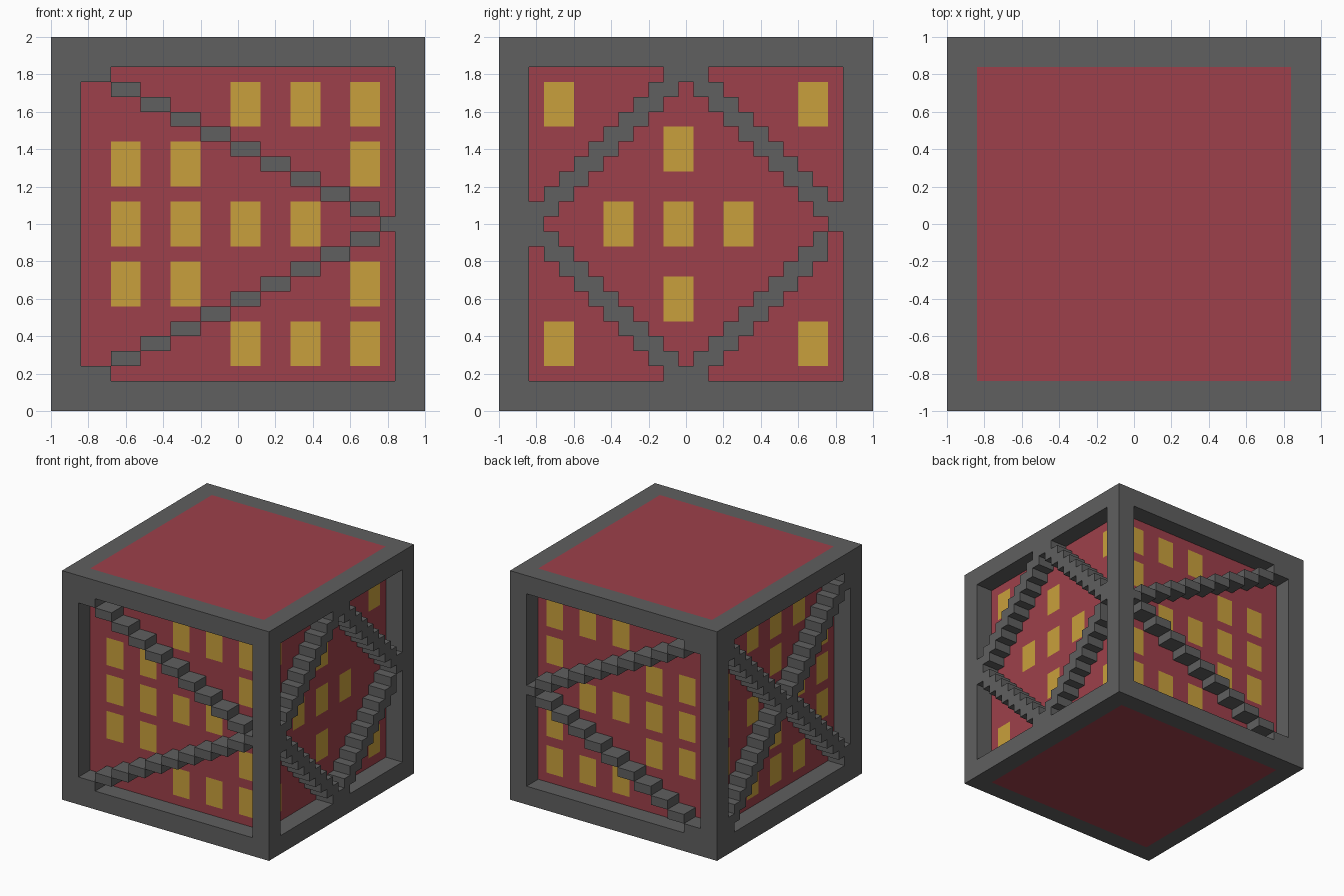
import bpy, bmesh
from mathutils import Vector

if "Cube" in bpy.data.objects:
    bpy.data.objects.remove(bpy.data.objects["Cube"])

CELL = 0.08          # everything sits on a 25 x 25 cell grid per side
OUT, WALL = 1.0, 0.84


def material(name, rgb):
    m = bpy.data.materials.new(name)
    m.diffuse_color = (*rgb, 1)
    m.use_nodes = True
    m.node_tree.nodes["Principled BSDF"].inputs["Base Color"].default_value = m.diffuse_color
    return m


GREY = material("grey frame", (0.115, 0.115, 0.115))
RED = material("red wall", (0.337, 0.051, 0.069))
GOLD = material("gold window", (0.584, 0.352, 0.045))


def quad(bm, pts, normal, mat=0):
    """Add a quad facing along the given normal."""
    pts = [Vector(p) for p in pts]
    if (pts[1] - pts[0]).cross(pts[2] - pts[1]).dot(Vector(normal)) < 0:
        pts.reverse()
    bm.faces.new([bm.verts.new(p) for p in pts]).material_index = mat


def finish(bm, name, mats):
    bmesh.ops.remove_doubles(bm, verts=bm.verts, dist=0.001)
    me = bpy.data.meshes.new(name)
    bm.to_mesh(me)
    bm.free()
    for m in mats:
        me.materials.append(m)
    bpy.context.collection.objects.link(bpy.data.objects.new(name, me))


# Brace rules: c = cell across, r = cell up, both counted from the centre
def arrow(c, r):
    return c in (10 - 2 * abs(r), 11 - 2 * abs(r))


def diamond(c, r):
    return abs(c) + abs(r) in (10, 11) and (c, r) != (10, -1)


def cross(c, r):
    return abs(c) - abs(r) in (0, 1)


# Window layouts: row centre -> left cells of the windows (2 wide, 3 high)
ARROW_WINDOWS = {8: (0, 4, 8), 4: (-8, -4, 8), 0: (-8, -4, 0, 4),
                 -4: (-8, -4, 8), -8: (0, 4, 8)}
DIAMOND_WINDOWS = {8: (-9, 8), 5: (-1,), 0: (-5, -1, 3),
                   -5: (-1,), -8: (-9, 8)}
CROSS_WINDOWS = {8: (-5, -1, 3), 4: (-9, -1, 8), 0: (-9, -5, 3, 8),
                 -4: (-9, -1, 8), -8: (-5, -1, 3)}

# Each side: map of (across, outward) to x, y; brace rule; windows
SIDES = [
    (lambda u, d: (u, -d), arrow, ARROW_WINDOWS),
    (lambda u, d: (u, d), arrow, ARROW_WINDOWS),
    (lambda u, d: (d, u), diamond, DIAMOND_WINDOWS),
    (lambda u, d: (-d, u), cross, CROSS_WINDOWS),
]

frame, walls = bmesh.new(), bmesh.new()
for place, brace, windows in SIDES:
    def p(u, z, d):
        return (*place(u * CELL, d), 1 + z * CELL)

    def solid(c, r):
        return max(abs(c), abs(r)) > 10 or brace(c, r)

    def is_window(c, r):
        return any(abs(r - row) <= 1 and c - left in (0, 1)
                   for row, lefts in windows.items() for left in lefts)

    outward = (*place(0, 1), 0)
    for c in range(-12, 13):
        for r in range(-12, 13):
            u0, u1, z0, z1 = c - .5, c + .5, r - .5, r + .5
            filled = solid(c, r)
            d = OUT if filled else WALL
            face = [p(u0, z0, d), p(u1, z0, d), p(u1, z1, d), p(u0, z1, d)]
            if not filled:
                quad(walls, face, outward, int(is_window(c, r)))
                continue
            quad(frame, face, outward)
            # Sides of the frame and braces that face an open cell
            for dc, dr in ((1, 0), (-1, 0), (0, 1), (0, -1)):
                if max(abs(c + dc), abs(r + dr)) > 12 or solid(c + dc, r + dr):
                    continue
                a = (c + dc / 2 - dr / 2, r + dr / 2 - dc / 2)
                b = (c + dc / 2 + dr / 2, r + dr / 2 + dc / 2)
                quad(frame, [p(*a, WALL), p(*b, WALL), p(*b, OUT), p(*a, OUT)],
                     (*place(dc, 0), dr))

# Flat border of the frame on top and bottom
corners = [(-1, -1), (1, -1), (1, 1), (-1, 1)]
for z, n in ((2, 1), (0, -1)):
    for (ax, ay), (bx, by) in zip(corners, corners[1:] + corners[:1]):
        quad(frame, [(ax, ay, z), (bx, by, z), (bx * WALL, by * WALL, z),
                     (ax * WALL, ay * WALL, z)], (0, 0, n))

finish(frame, "frame_and_braces", [GREY])
finish(walls, "walls_with_windows", [RED, GOLD])

# Flush red roof and floor panels
for name, z, n in (("roof_panel", 2, 1), ("floor_panel", 0, -1)):
    bm = bmesh.new()
    quad(bm, [(x * WALL, y * WALL, z) for x, y in corners], (0, 0, n))
    finish(bm, name, [RED])
